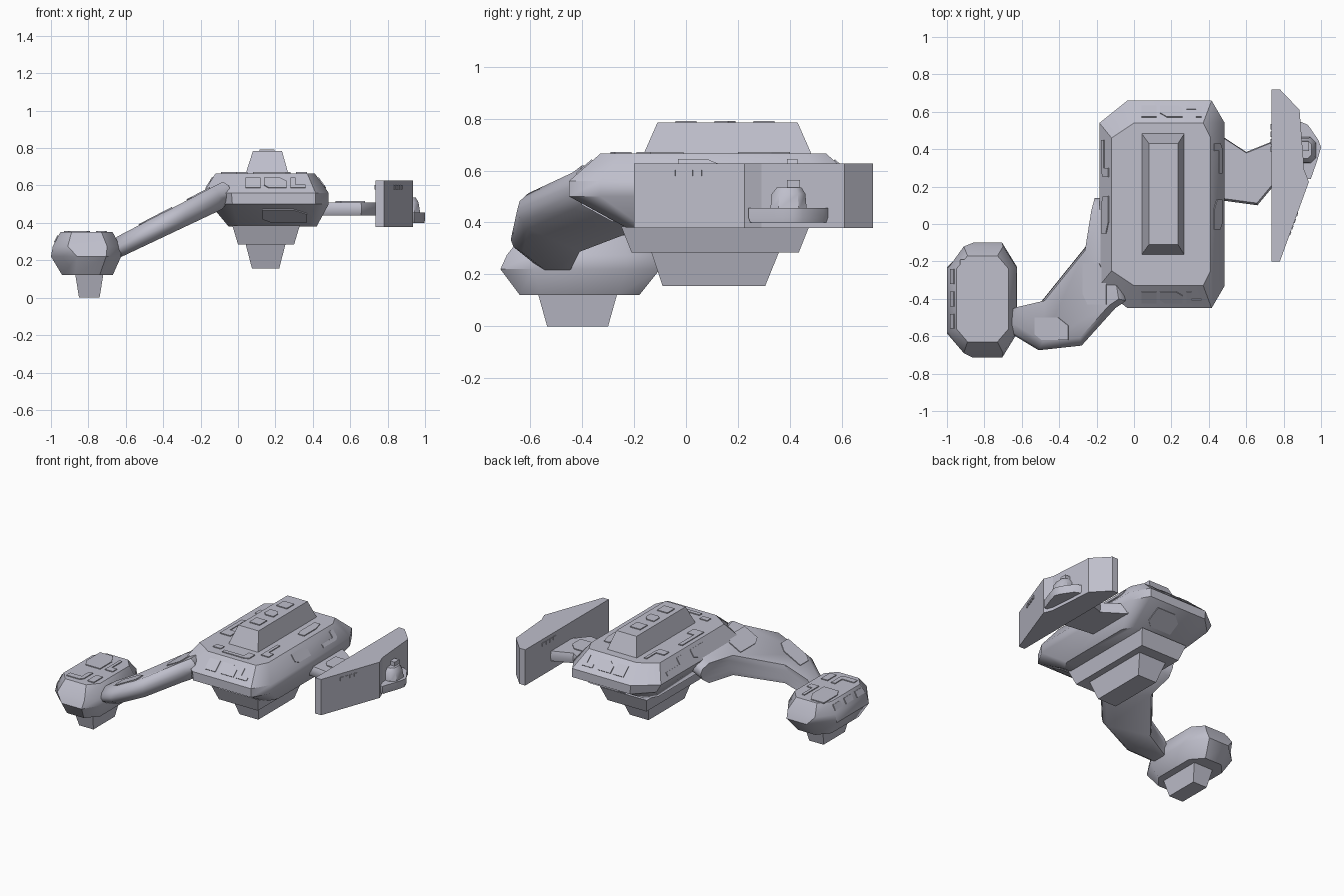
import bpy, bmesh, math
from mathutils import Vector

cube = bpy.data.objects.get("Cube")
if cube:
    bpy.data.objects.remove(cube, do_unlink=True)

GREY = (0.52, 0.52, 0.60, 1)
mat = bpy.data.materials.new("hull grey")
mat.use_nodes = True
mat.diffuse_color = GREY
mat.node_tree.nodes["Principled BSDF"].inputs["Base Color"].default_value = GREY


def loft(name, rings, smooth=None):
    """Skin equal-length rings of 3D points and cap both ends."""
    bm = bmesh.new()
    loops = [[bm.verts.new(p) for p in ring] for ring in rings]
    n = len(loops[0])
    for a, b in zip(loops, loops[1:]):
        for i in range(n):
            j = (i + 1) % n
            bm.faces.new((a[i], a[j], b[j], b[i]))
    bm.faces.new(loops[0][::-1])
    bm.faces.new(loops[-1])
    bmesh.ops.recalc_face_normals(bm, faces=bm.faces)
    me = bpy.data.meshes.new(name)
    bm.to_mesh(me)
    bm.free()
    me.materials.append(mat)
    ob = bpy.data.objects.new(name, me)
    bpy.context.collection.objects.link(ob)
    if smooth:
        bpy.ops.object.select_all(action='DESELECT')
        ob.select_set(True)
        bpy.context.view_layer.objects.active = ob
        bpy.ops.object.shade_smooth_by_angle(angle=math.radians(smooth))
    return ob


def box_ring(z, x0, x1, y0, y1):
    return [(x0, y0, z), (x1, y0, z), (x1, y1, z), (x0, y1, z)]


def oct_ring(z, x0, x1, y0, y1, left, right, cy):
    """Rectangle with chamfered corners, wider on one side if wanted."""
    return [(x0 + left, y0, z), (x1 - right, y0, z), (x1, y0 + cy, z), (x1, y1 - cy, z),
            (x1 - right, y1, z), (x0 + left, y1, z), (x0, y1 - cy, z), (x0, y0 + cy, z)]


def flat(pts, z):
    return [(x, y, z) for x, y in pts]


def shrink(pts, k):
    """Pull an outline towards its middle."""
    cx = sum(p[0] for p in pts) / len(pts)
    cy = sum(p[1] for p in pts) / len(pts)
    return [(cx + (x - cx) * k, cy + (y - cy) * k) for x, y in pts]


# Main hull with its keel and upper tower
loft("main_hull", [
    oct_ring(0.38, -0.05, 0.42, -0.23, 0.45, 0.05, 0.04, 0.07),
    oct_ring(0.50, -0.15, 0.485, -0.45, 0.66, 0.12, 0.07, 0.12),
    oct_ring(0.56, -0.185, 0.485, -0.45, 0.66, 0.15, 0.07, 0.12),
    oct_ring(0.665, -0.12, 0.41, -0.33, 0.54, 0.12, 0.04, 0.08)], 40)
loft("upper_keel", [box_ring(0.285, 0, 0.30, -0.21, 0.435),
                    box_ring(0.385, -0.03, 0.33, -0.25, 0.475)])
loft("lower_keel", [box_ring(0.155, 0.075, 0.22, -0.09, 0.305),
                    box_ring(0.29, 0.04, 0.255, -0.135, 0.36)])
loft("top_tower", [box_ring(0.66, 0.04, 0.27, -0.165, 0.485),
                   box_ring(0.785, 0.08, 0.235, -0.11, 0.43)])

# Low pod on the right side with its foot
loft("side_pod", [
    oct_ring(0.12, -0.94, -0.67, -0.64, -0.18, 0.07, 0.07, 0.08),
    oct_ring(0.22, -1.0, -0.625, -0.715, -0.10, 0.14, 0.08, 0.13),
    oct_ring(0.275, -0.99, -0.63, -0.69, -0.12, 0.08, 0.07, 0.11),
    oct_ring(0.35, -0.95, -0.67, -0.63, -0.17, 0.06, 0.06, 0.07)], 40)
loft("pod_foot", [box_ring(0, -0.85, -0.74, -0.535, -0.30),
                  box_ring(0.125, -0.87, -0.72, -0.57, -0.265)])

# Sloping bent arm from hull to pod
arm = [(-0.70, -0.56), (-0.67, -0.46), (-0.50, -0.42), (-0.25, -0.11), (-0.21, 0.14),
       (-0.13, 0.14), (-0.04, -0.41), (-0.10, -0.45), (-0.28, -0.65), (-0.51, -0.675)]


def arm_top(x):
    return 0.34 + 0.52 * (x + 0.62)


def arm_ring(drop, k):
    return [(x, y, arm_top(x) - drop * (1 + 0.4 * (x + 0.62)))
            for x, y in shrink(arm, k)]


loft("side_arm", [arm_ring(0.12, 0.86), arm_ring(0.09, 0.97), arm_ring(0.06, 1),
                  arm_ring(0.03, 0.97), arm_ring(0, 0.86)], 50)

# Flat strut from hull to shield
strut = [(0.44, 0.49), (0.60, 0.385), (0.76, 0.45), (0.76, 0.22), (0.66, 0.10), (0.44, 0.13)]
loft("shield_strut", [flat(shrink(strut, 0.94), 0.44), flat(strut, 0.46),
                      flat(strut, 0.49), flat(shrink(strut, 0.94), 0.51)], 50)

# Tall shield slab with its small cockpit
shield = [(0.735, -0.20), (0.78, -0.20), (0.935, 0.225), (0.91, 0.29),
          (0.885, 0.61), (0.78, 0.72), (0.735, 0.72)]
loft("shield", [flat(shield, 0.378), flat(shield, 0.627)])
pod = [(0.86, 0.56), (0.93, 0.53), (0.985, 0.45), (1.0, 0.41), (0.98, 0.34),
       (0.945, 0.24), (0.86, 0.24)]
loft("cockpit_base", [flat(shrink(pod, 0.95), 0.40), flat(pod, 0.42), flat(pod, 0.455)], 40)
loft("cockpit_cabin", [oct_ring(0.45, 0.87, 0.975, 0.325, 0.465, 0.01, 0.03, 0.03),
                       oct_ring(0.51, 0.87, 0.965, 0.33, 0.46, 0.01, 0.03, 0.03),
                       oct_ring(0.535, 0.875, 0.95, 0.35, 0.445, 0.01, 0.02, 0.02)], 40)
loft("cockpit_hatch", [box_ring(0.53, 0.895, 0.935, 0.39, 0.44),
                       box_ring(0.563, 0.895, 0.935, 0.39, 0.44)])

# Thin raised panels: outline pieces laid on any plane
RECT = [(-1, -1), (1, -1), (1, 1), (-1, 1)]
ELL = [(-1, -1), (1, -1), (1, -0.4), (-0.3, -0.4), (-0.3, 1), (-1, 1)]
CUT = [(-1, -0.5), (-0.6, -1), (1, -1), (1, 0.3), (0.4, 1), (-1, 1)]
BOW = [(-1, -1), (0.7, -1), (1, -0.6), (1, 1), (0.5, 1), (0.5, -0.3), (-1, -0.3)]


def panel(name, centre, u, v, shape, w, h, thick=0.006):
    c, u, v = Vector(centre), Vector(u).normalized(), Vector(v).normalized()
    up = u.cross(v).normalized() * thick
    ring = [c + u * (a * w) + v * (b * h) for a, b in shape]
    loft(name, [[p - up * 0.3 for p in ring], [p + up for p in ring]])


X, Y = (1, 0, 0), (0, 1, 0)
for x, y, shape, w, h in [(-0.04, 0.38, BOW, 0.04, 0.08), (-0.05, 0.05, ELL, 0.04, 0.12),
                          (0.34, 0.30, CUT, 0.03, 0.10), (0.34, -0.10, ELL, 0.03, 0.09),
                          (0.18, -0.25, BOW, 0.10, 0.04), (0.02, -0.24, RECT, 0.03, 0.02)]:
    panel("hull_deck_panel", (x, y, 0.665), X, Y, shape, w, h)
for y, shape in [(0.30, RECT), (0.15, CUT), (0.0, RECT)]:
    panel("tower_panel", (0.155, y, 0.785), X, Y, shape, 0.04, 0.04)

# Hull end panels
for x, shape, w in [(0.08, RECT, 0.04), (0.20, CUT, 0.06), (0.32, ELL, 0.04)]:
    panel("front_panel", (x, -0.39, 0.612), X, (0, 0.12, 0.105), shape, w, 0.04)
    panel("back_panel", (x, 0.60, 0.612), (-1, 0, 0), (0, -0.12, 0.105), shape, w, 0.04)
panel("front_under_panel", (0.25, -0.34, 0.44), X, (0, -0.22, 0.12), CUT, 0.12, 0.07)
panel("back_under_panel", (0.22, 0.555, 0.44), (-1, 0, 0), (0, 0.21, 0.12), CUT, 0.10, 0.07)

# Hull flank panels
for y, shape in [(0.35, BOW), (0.05, CUT)]:
    panel("right_flank_panel", (-0.152, y, 0.612), (0, -1, 0), (0.065, 0, 0.105),
          shape, 0.10, 0.035)
    panel("left_flank_panel", (0.447, y, 0.612), Y, (-0.075, 0, 0.105), shape, 0.08, 0.035)

# Side pod deck panels
for x, y, shape, w, h in [(-0.86, -0.29, CUT, 0.07, 0.10), (-0.73, -0.30, ELL, 0.03, 0.08),
                          (-0.85, -0.53, BOW, 0.06, 0.06), (-0.73, -0.53, RECT, 0.025, 0.05)]:
    panel("pod_deck_panel", (x, y, 0.35), X, Y, shape, w, h)
for y in (-0.52, -0.40, -0.28):
    panel("pod_flank_panel", (-0.97, y, 0.3125), (0, -1, 0), (0.04, 0, 0.075),
          RECT, 0.04, 0.02)

# Arm and strut panels
for x, y, shape, w, h in [(-0.44, -0.56, CUT, 0.10, 0.06), (-0.21, -0.32, CUT, 0.07, 0.11)]:
    panel("arm_panel", (x, y, arm_top(x)), (1, 0, 0.52), Y, shape, w, h)
panel("strut_panel", (0.60, 0.26, 0.51), X, Y, CUT, 0.08, 0.07)

# Vents on the shield
slant = (0.155, 0.425, 0)
for i in range(4):
    t = 0.35 + 0.08 * i
    panel("shield_vent", (0.78 + 0.155 * t, -0.20 + 0.425 * t, 0.59), slant, (0, 0, 1),
          RECT, 0.011, 0.012, 0.004)
    panel("shield_back_vent", (0.735, 0.40 + 0.04 * i, 0.59), (0, -1, 0), (0, 0, 1),
          RECT, 0.014, 0.012, 0.004)
